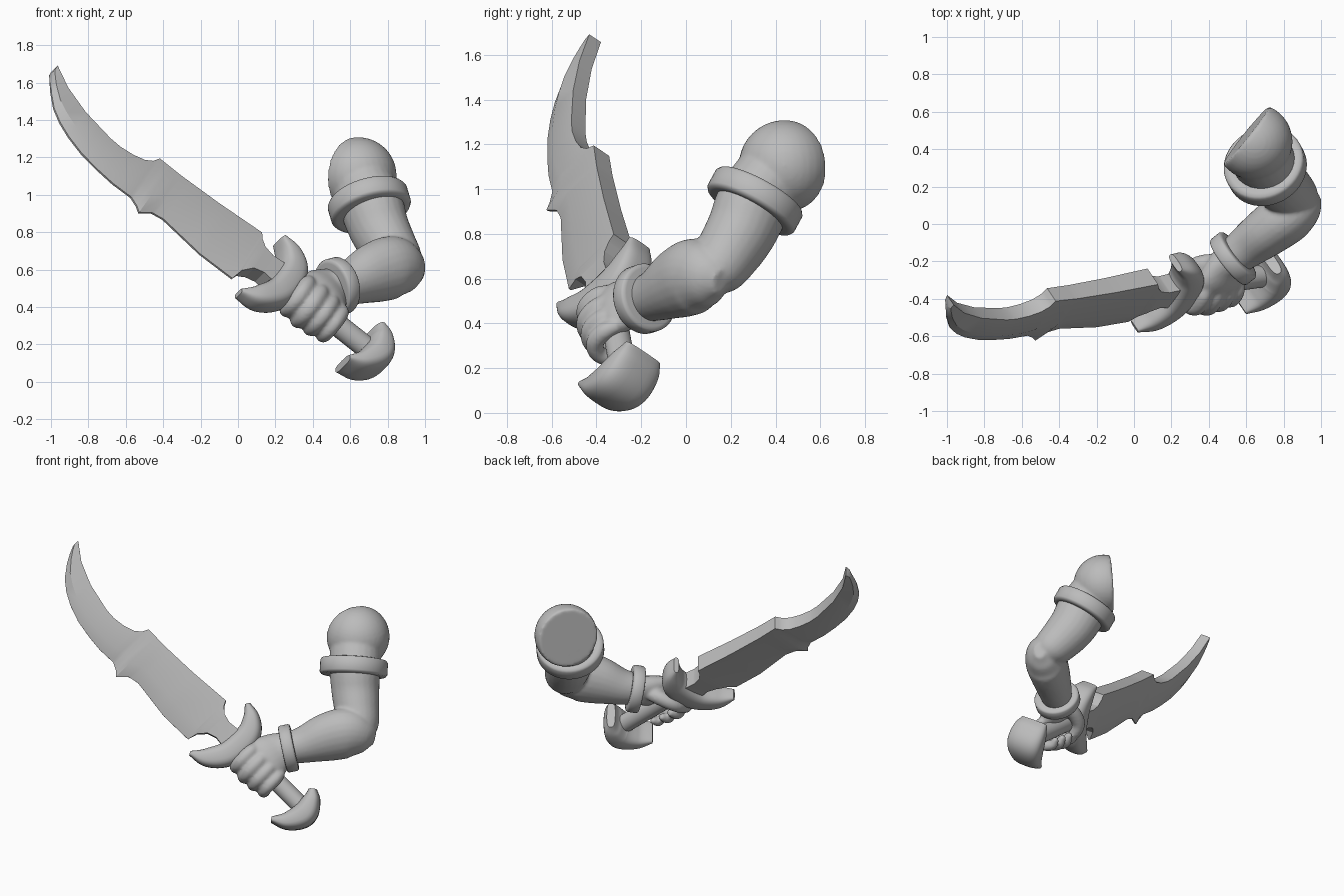
import bpy, bmesh, math
from mathutils import Vector, Matrix

cube = bpy.data.objects.get("Cube")
if cube:
    bpy.data.objects.remove(cube, do_unlink=True)

grey = bpy.data.materials.new("plain_grey")
grey.use_nodes = True
grey.diffuse_color = (0.5, 0.5, 0.5, 1)
grey.node_tree.nodes["Principled BSDF"].inputs["Base Color"].default_value = grey.diffuse_color

# Sword frame: along the blade, across its width, out of its face
ORIGIN = Vector((0.21, -0.348, 0.56))
ALONG = Vector((-0.78, -0.113, 0.618)).normalized()
ACROSS = Vector((0.38, 0.677, 0.62))
ACROSS = (ACROSS - ALONG * ACROSS.dot(ALONG)).normalized()
FACE = ACROSS.cross(ALONG)


def sword(a, b, c=0.0):
    return ORIGIN + ALONG * a + ACROSS * b + FACE * c


def finish(name, bm, angle=40):
    bmesh.ops.recalc_face_normals(bm, faces=bm.faces)
    mesh = bpy.data.meshes.new(name)
    bm.to_mesh(mesh)
    bm.free()
    mesh.materials.append(grey)
    obj = bpy.data.objects.new(name, mesh)
    bpy.context.collection.objects.link(obj)
    bpy.ops.object.select_all(action="DESELECT")
    obj.select_set(True)
    bpy.context.view_layer.objects.active = obj
    bpy.ops.object.shade_smooth_by_angle(angle=math.radians(angle))
    return obj


def loft(bm, rings):
    rows = [[bm.verts.new(p) for p in ring] for ring in rings]
    n = len(rows[0])
    for lo, hi in zip(rows, rows[1:]):
        for i in range(n):
            j = (i + 1) % n
            bm.faces.new((lo[i], lo[j], hi[j], hi[i]))
    bm.faces.new(rows[0][::-1])
    bm.faces.new(rows[-1])


def smooth_path(keys, steps):
    """Catmull-Rom through (point, side radius, up radius) keys."""
    rows = [Vector((*p, r, s)) for p, r, s in keys]
    rows = [rows[0] * 2 - rows[1]] + rows + [rows[-1] * 2 - rows[-2]]
    out = []
    for p, q, r, s in zip(rows, rows[1:], rows[2:], rows[3:]):
        for k in range(steps):
            t = k / steps
            out.append(q + (r - p) * (t / 2) + (p * 2 - q * 5 + r * 4 - s) * (t * t / 2)
                       + (q * 3 - p - r * 3 + s) * (t ** 3 / 2))
    return out + [rows[-2]]


def sweep(bm, keys, up, steps=5, sides=24, power=1.0):
    """Tube of elliptical (or squarish, power < 1) section along a path."""
    path = smooth_path(keys, steps)
    centres = [Vector(row[:3]) for row in path]
    rings = []
    for i, row in enumerate(path):
        tangent = (centres[min(i + 1, len(path) - 1)] - centres[max(i - 1, 0)]).normalized()
        side = tangent.cross(up).normalized()
        top = side.cross(tangent)
        ring = []
        for k in range(sides):
            c, s = (math.cos(math.tau * k / sides), math.sin(math.tau * k / sides))
            c = math.copysign(abs(c) ** power, c)
            s = math.copysign(abs(s) ** power, s)
            ring.append(centres[i] + side * c * row[3] + top * s * row[4])
        rings.append(ring)
    loft(bm, rings)


def lerp_curve(points, x):
    for (x0, y0), (x1, y1) in zip(points, points[1:]):
        if x <= x1:
            return y0 + (y1 - y0) * (x - x0) / (x1 - x0)
    return points[-1][1]


# Blade: cutting edge and thick spine, lofted station by station
edge = [(0, -.09), (.08, -.08), (.14, -.1), (.185, -.15), (.203, -.217), (.42, -.223),
        (.69, -.19), (.76, -.205), (.82, -.262), (.85, -.235), (.9, -.21), (1.02, -.215), (1.13, -.205),
        (1.25, -.185), (1.36, -.147), (1.44, -.105), (1.51, -.05), (1.57, .03), (1.6, .085), (1.622, .135)]
spine = [(0, .06), (.09, .05), (.15, .065), (.19, .1), (.207, .133), (.49, .11), (.74, .1),
         (.888, .103), (.91, .06), (.95, .028), (1.02, .005), (1.1, -.006), (1.17, -.002),
         (1.36, .039), (1.51, .102), (1.622, .183)]
rings = []
for a in sorted({p[0] for p in edge + spine}):
    lo, hi = lerp_curve(edge, a), lerp_curve(spine, a)
    t = .062 - .016 * a
    ridge, thin = lo + (hi - lo) * .33, .006
    if a < .2:  # the neck cutout leaves a thick wall
        ridge = max(lo + .012, -.1)
        thin = t * .85 * min(1, (lo + .225) / .12)
    rings.append([sword(a, hi, t), sword(a, ridge, t * .87), sword(a, lo, thin),
                  sword(a, lo, -thin), sword(a, ridge, -t * .87), sword(a, hi, -t)])
bm = bmesh.new()
loft(bm, rings)
finish("blade", bm, 25)

# Guard and pommel: crescents with horns toward the tip
bm = bmesh.new()
guard = [(.13, -.272, .015, .04), (.035, -.215, .06, .075), (-.04, -.115, .08, .09), (-.06, 0, .085, .095),
         (-.045, .1, .078, .095), (.015, .175, .055, .085), (.095, .22, .018, .06)]
sweep(bm, [(sword(a, b), r, s) for a, b, r, s in guard], FACE, 6, 32, .7)
finish("guard", bm, 50)

bm = bmesh.new()
pommel = [(-.55, -.2, .02, .08), (-.63, -.13, .06, .11), (-.675, -.025, .082, .13),
          (-.645, .07, .062, .125), (-.6, .13, .028, .1)]
sweep(bm, [(sword(a, b), r, s) for a, b, r, s in pommel], FACE, 8, 32, .7)
finish("pommel", bm, 50)

bm = bmesh.new()
sweep(bm, [(sword(a, 0), .06, .06) for a in (-.65, -.3, 0)], FACE)
finish("grip", bm)

# Arm and hand, fused into one skin
bm = bmesh.new()
Z = Vector((0, 0, 1))
forearm = [((.49, -.215, .5), .09, .095), ((.6, -.125, .53), .115, .12), ((.72, -.035, .58), .135, .16),
           ((.83, .045, .612), .14, .168), ((.92, .11, .6), .105, .125), ((.975, .155, .585), .04, .055)]
sweep(bm, forearm, Z)
upper_arm = [((.9, .09, .57), .07, .07), ((.87, .13, .63), .125, .125), ((.81, .19, .72), .15, .145),
             ((.755, .25, .82), .165, .155), ((.71, .31, .95), .175, .165), ((.65, .41, 1.08), .17, .17)]
sweep(bm, upper_arm, Vector((-.6, -.6, .3)))
bmesh.ops.create_uvsphere(bm, u_segments=32, v_segments=20, radius=.205,
                          matrix=Matrix.Translation((.643, .44, 1.103)))

# Flat cut at the shoulder
bmesh.ops.bisect_plane(bm, geom=bm.verts[:] + bm.edges[:] + bm.faces[:], plane_co=(.61, .487, 1.11),
                       plane_no=(-.78, .62, .08), clear_outer=True)
bmesh.ops.holes_fill(bm, edges=[e for e in bm.edges if e.is_boundary], sides=0)

palm = [(-.29, .22, 0, .1, .085), (-.265, .13, .025, .135, .08), (-.25, .055, .05, .15, .075),
        (-.25, -.01, .06, .13, .05)]
sweep(bm, [(sword(a, b, c), r, s) for a, b, c, r, s in palm], FACE)
curl = [(.07, .06, .03), (.01, .09, .045), (-.075, .085, .045), (-.12, .025, .043), (-.1, -.05, .04),
        (-.03, -.08, .02)]
for a, size in ((-.145, 1.0), (-.228, 1.06), (-.308, 1.0), (-.385, .9)):
    sweep(bm, [(sword(a, b * size, c * size), r * size, r * size) for b, c, r in curl], ALONG, 5, 16)
thumb = [(-.24, .16, -.02, .04), (-.18, .1, -.06, .05), (-.14, .02, -.09, .045), (-.14, -.06, -.07, .04),
         (-.15, -.1, -.03, .02)]
sweep(bm, [(sword(a, b, c), r, r) for a, b, c, r in thumb], ALONG, 5, 16)
arm = finish("arm_and_hand", bm)
remesh = arm.modifiers.new("fuse", "REMESH")
remesh.mode = "VOXEL"
remesh.voxel_size = .011
remesh.use_smooth_shade = True
soften = arm.modifiers.new("soften", "SMOOTH")
soften.factor = .5
soften.iterations = 5


# Arm bands
def band(name, centre, axis, radius, height):
    centre, axis = Vector(centre), Vector(axis).normalized()
    bm = bmesh.new()
    rings = []
    turn = axis.to_track_quat("Z", "Y")
    for h, r in ((-.5, .86), (-.46, .96), (-.34, 1), (.34, 1), (.46, .96), (.5, .86)):
        rings.append([centre + turn @ Vector((math.cos(k * math.tau / 48) * r * radius,
                                              math.sin(k * math.tau / 48) * r * radius, h * height))
                      for k in range(48)])
    loft(bm, rings)
    finish(name, bm, 50)


band("upper_arm_band", (.702, .308, .947), (-.25, .46, .84), .22, .11)
band("wrist_band", (.53, -.185, .51), (.76, .6, .2), .155, .08)
